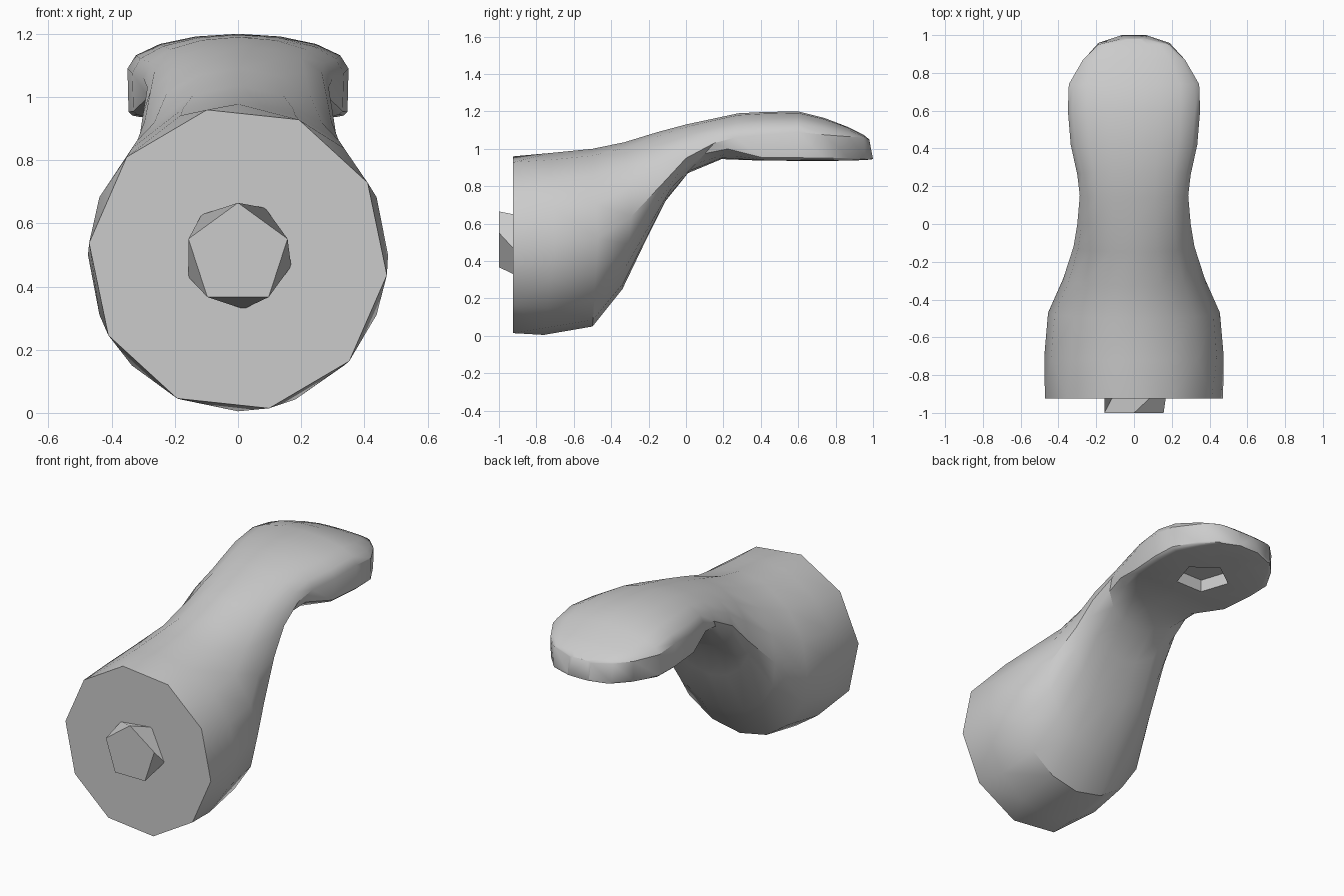
import bpy, bmesh, math
from mathutils import Vector

cube = bpy.data.objects.get("Cube")
if cube:
    bpy.data.objects.remove(cube)

grey = bpy.data.materials.new("plain_grey")
grey.use_nodes = True
colour = (0.6, 0.6, 0.6, 1)
grey.diffuse_color = colour
grey.node_tree.nodes["Principled BSDF"].inputs["Base Color"].default_value = colour


def finish(bm, name):
    bmesh.ops.recalc_face_normals(bm, faces=bm.faces)
    mesh = bpy.data.meshes.new(name)
    bm.to_mesh(mesh)
    bm.free()
    mesh.materials.append(grey)
    ob = bpy.data.objects.new(name, mesh)
    bpy.context.collection.objects.link(ob)
    return ob


def bridge(bm, a, b):
    n = len(a)
    for i in range(n):
        j = (i + 1) % n
        bm.faces.new((a[i], a[j], b[j], b[i]))


def pentagon_peg(name, centre, axis, depth, r_front, r_back, twist):
    """Five sided peg whose far end is turned against the near end."""
    bm = bmesh.new()
    rings = []
    for d, r, t in ((depth, r_front, 0), (0, r_back, twist)):
        ring = []
        for k in range(5):
            a = math.radians(72 * k + 90 + t)
            u, v = r * math.cos(a), r * math.sin(a)
            off = Vector((u, d, v)) if axis == "Y" else Vector((u, v, d))
            ring.append(bm.verts.new(Vector(centre) + off))
        rings.append(ring)
        bm.faces.new(ring)
    bridge(bm, *rings)
    return finish(bm, name)


# Spout body: top, side and bottom points (y, z), half width, squareness below
sections = [
    ((-.72, .978), (-.70, .50), (-.76, .005), .475, 2),
    ((-.50, 1.0), (-.47, .52), (-.50, .05), .455, 2),
    ((-.33, 1.035), (-.29, .64), (-.34, .25), .375, 2),
    ((-.15, 1.09), (-.12, .82), (-.22, .50), .32, 1.8),
    ((0, 1.13), (0, .95), (-.11, .72), .30, 1.7),
    ((.14, 1.16), (.15, 1.03), (.01, .87), .287, 1.8),
    ((.28, 1.19), (.26, 1.06), (.19, .945), .30, 3),
    ((.42, 1.197), (.42, 1.075), (.40, .937), .335, 14),
    ((.60, 1.2), (.60, 1.09), (.60, .935), .35, 16),
    ((.74, 1.165), (.74, 1.075), (.74, .935), .345, 16),
    ((.87, 1.115), (.87, 1.065), (.87, .937), .27, 16),
    ((.95, 1.075), (.95, 1.06), (.96, .94), .19, 16),
    ((.98, 1.05), (.98, 1.045), (1.0, .945), .07, 16),
]
SIDES = 16
bm = bmesh.new()
rings = []
for top, side, bottom, width, power in sections:
    ring = []
    for i in range(SIDES):
        a = 2 * math.pi * i / SIDES
        s, c = math.sin(a), math.cos(a)
        end, p = (top, 2) if c >= 0 else (bottom, power)
        x = math.copysign(abs(s) ** (2 / p), s) * width
        h = abs(c) ** (2 / p) if abs(c) > 1e-6 else 0
        ring.append(bm.verts.new((x, side[0] + (end[0] - side[0]) * h,
                                  side[1] + (end[1] - side[1]) * h)))
    rings.append(ring)
for a, b in zip(rings, rings[1:]):
    bridge(bm, a, b)
bm.faces.new(rings[-1])

# Ten sided mounting face at the front
front = []
for k in range(10):
    a = math.radians(36 * k - 6)
    front.append(bm.verts.new((.474 * math.cos(a), -.925, .487 + .483 * math.sin(a))))
edges = [bm.edges.new((front[k], front[(k + 1) % 10])) for k in range(10)]
edges += [bm.edges.get((rings[0][i], rings[0][(i + 1) % SIDES])) for i in range(SIDES)]
bmesh.ops.bridge_loops(bm, edges=edges)
bm.faces.new(front)
spout = finish(bm, "spout")

# Outlet recess under the head
cutter = pentagon_peg("outlet_cutter", (0, .6, .90), "Z", .11, .15, .15, 0)
cutter.hide_render = True
cutter.hide_viewport = True
cut = spout.modifiers.new("outlet_recess", "BOOLEAN")
cut.object = cutter
cut.solver = "EXACT"

# Inlet peg on the mounting face
peg = pentagon_peg("inlet_peg", (0, -.92, .50), "Y", -.08, .165, .172, -30)

bpy.ops.object.select_all(action="DESELECT")
spout.select_set(True)
bpy.context.view_layer.objects.active = spout
bpy.ops.object.modifier_apply(modifier="outlet_recess")
bpy.data.objects.remove(cutter)
bpy.ops.object.shade_smooth_by_angle(angle=math.radians(35))
